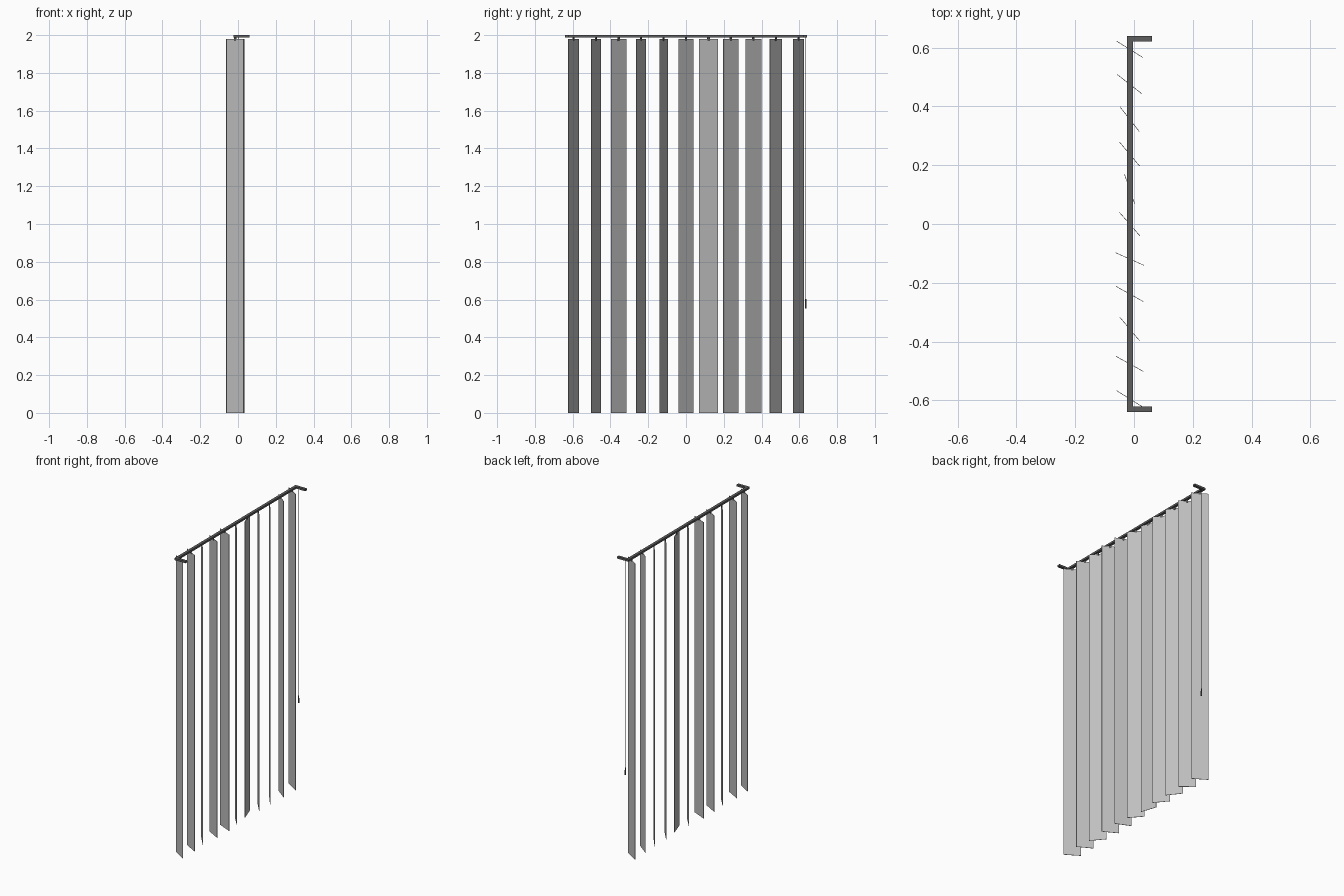
import bpy, bmesh, math
from mathutils import Matrix

if "Cube" in bpy.data.objects:
    bpy.data.objects.remove(bpy.data.objects["Cube"])


def material(name, v):
    m = bpy.data.materials.new(name)
    m.diffuse_color = (v, v, v, 1)
    m.use_nodes = True
    m.node_tree.nodes["Principled BSDF"].inputs["Base Color"].default_value = m.diffuse_color
    return m


fabric = material("light grey fabric", 0.52)
metal = material("dark grey metal", 0.11)


def finish(name, bm, mat):
    me = bpy.data.meshes.new(name)
    bm.to_mesh(me)
    bm.free()
    me.materials.append(mat)
    ob = bpy.data.objects.new(name, me)
    bpy.context.collection.objects.link(ob)
    return ob


def box(name, lo, hi, mat):
    bm = bmesh.new()
    bmesh.ops.create_cube(bm, size=1)
    for v in bm.verts:
        v.co = [lo[i] + (v.co[i] + 0.5) * (hi[i] - lo[i]) for i in range(3)]
    return finish(name, bm, mat)


def rod(name, x, y, z0, z1, r0, r1, mat, sides=8):
    bm = bmesh.new()
    bmesh.ops.create_cone(bm, cap_ends=True, segments=sides, radius1=r0, radius2=r1,
                          depth=z1 - z0, matrix=Matrix.Translation((x, y, (z0 + z1) / 2)))
    return finish(name, bm, mat)


# Head rail with a wall bracket at each end
box("head_rail", (-0.023, -0.64, 1.987), (-0.004, 0.64, 2.0), metal)
for side, name in ((-1, "front_bracket"), (1, "back_bracket")):
    ys = sorted((side * 0.622, side * 0.64))
    box(name, (-0.004, ys[0], 1.987), (0.061, ys[1], 2.0), metal)

# Vertical slats, each turned by its own angle, with a hanger clip
angles = [32, 29, 50, 29, 24, 49, 71, 50, 52, 38, 32]
for i, a in enumerate(angles):
    y = (i - 5) * 0.119
    slat = box(f"slat_{i + 1}", (-0.053, -0.001, 0), (0.053, 0.001, 1.98), fabric)
    clip = box(f"hanger_clip_{i + 1}", (-0.007, -0.002, 1.97), (0.007, 0.002, 1.988), metal)
    for ob in (slat, clip):
        ob.location = (-0.015, y, 0)
        ob.rotation_euler.z = -math.radians(a)

# Pull cord with its weight
rod("pull_cord", 0.005, 0.634, 0.6, 1.988, 0.0018, 0.0018, metal, 6)
rod("cord_weight", 0.005, 0.634, 0.553, 0.602, 0.0045, 0.003, metal, 10)
